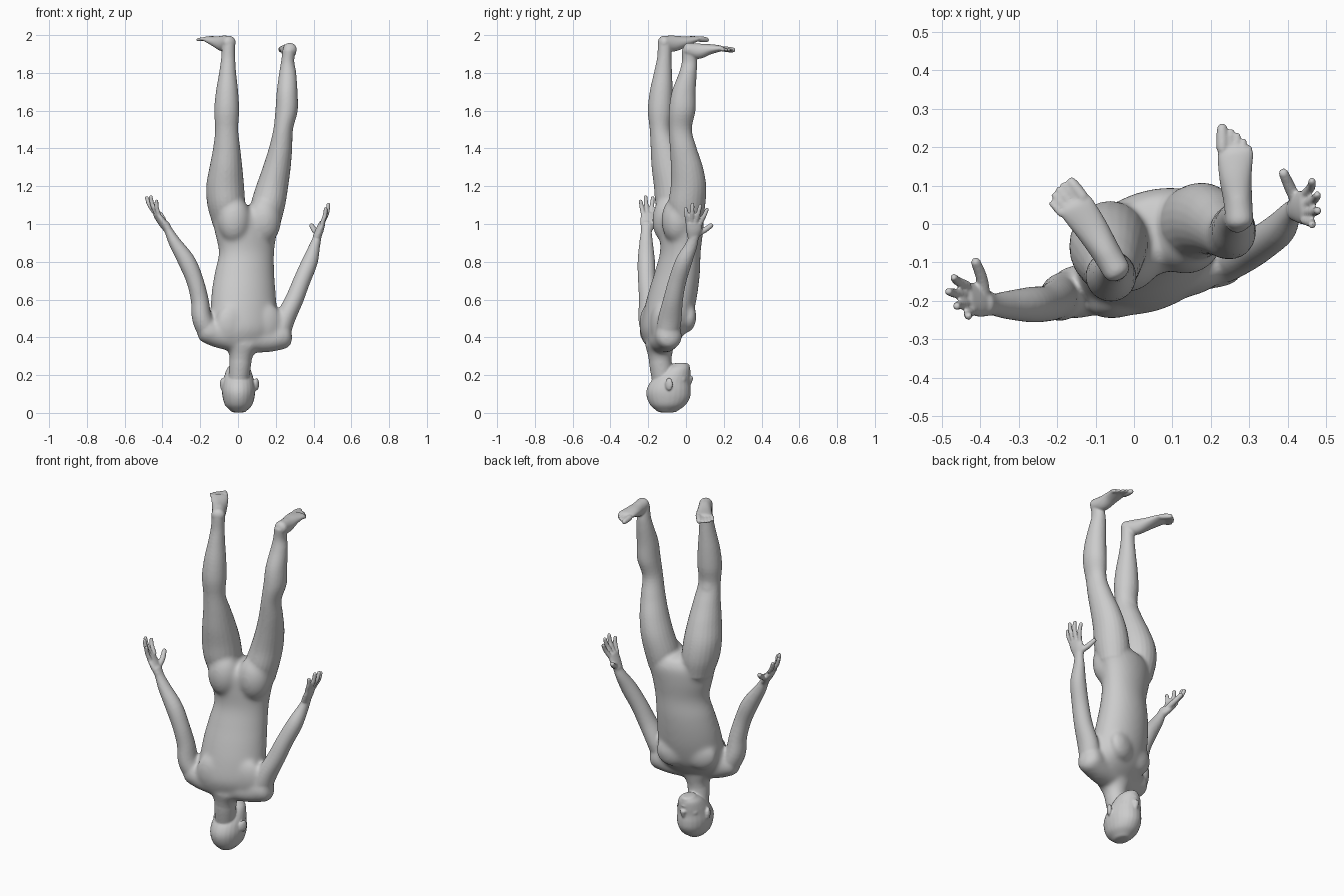
import bpy, bmesh, math
from mathutils import Vector, Matrix

TURN = math.radians(17)
ACROSS = Vector((math.cos(TURN), math.sin(TURN), 0))
parts = []


def finish(name, bm):
    bmesh.ops.recalc_face_normals(bm, faces=bm.faces)
    me = bpy.data.meshes.new(name)
    bm.to_mesh(me)
    bm.free()
    ob = bpy.data.objects.new(name, me)
    bpy.context.collection.objects.link(ob)
    parts.append(ob)


def spline(pts, steps=5):
    p = [Vector(q) for q in pts]
    p = [p[0] * 2 - p[1]] + p + [p[-1] * 2 - p[-2]]
    out = []
    for i in range(1, len(p) - 2):
        a, b, c, d = p[i - 1:i + 3]
        for s in range(steps):
            t = s / steps
            out.append(0.5 * (2 * b + (c - a) * t + (2 * a - 5 * b + 4 * c - d) * t * t
                              + (3 * b - a - 3 * c + d) * t ** 3))
    return out + [p[-2]]


def limb(name, pts, side=(1, 0, 0), flat=False, cap=0.7, n=24):
    """Smooth tube through (x, y, z, radius along side, other radius)."""
    rows = spline(pts)
    pos = [r.to_3d() for r in rows]
    rings = []
    for i, r in enumerate(rows):
        d = (pos[min(i + 1, len(pos) - 1)] - pos[max(i - 1, 0)]).normalized()
        if flat:
            d = Vector((0, 0, 1))
        rings.append((pos[i], d, r[3], r[4]))
    # rounded ends
    def ends(ring, sgn):
        c, d, a, b = ring
        h = min(a, b) * cap * sgn
        return [(c + d * h * math.sin(t), d, a * math.cos(t), b * math.cos(t)) for t in (0.5, 1.0, 1.4)]
    rings = ends(rings[0], -1)[::-1] + rings + ends(rings[-1], 1)
    bm = bmesh.new()
    loops = []
    for c, d, a, b in rings:
        u = Vector(side)
        u = (u - d * u.dot(d)).normalized()
        v = d.cross(u)
        loops.append([bm.verts.new(c + u * a * math.cos(k * math.tau / n) + v * b * math.sin(k * math.tau / n))
                      for k in range(n)])
    for p, q in zip(loops, loops[1:]):
        for k in range(n):
            bm.faces.new((p[k], p[(k + 1) % n], q[(k + 1) % n], q[k]))
    bm.faces.new(loops[0][::-1])
    bm.faces.new(loops[-1])
    finish(name, bm)


def ball(name, loc, size, turn=0.0):
    bm = bmesh.new()
    m = Matrix.Translation(loc) @ Matrix.Rotation(turn, 4, 'Z') @ Matrix.Diagonal((*size, 1))
    bmesh.ops.create_uvsphere(bm, u_segments=24, v_segments=16, radius=1, matrix=m)
    finish(name, bm)


def digit(name, base, tip, r, bend=(0, 0, 0)):
    a, b = Vector(base), Vector(tip)
    m = (a + b) / 2 + Vector(bend)
    limb(name, [(*a, r, r), (*m, r, r), (*(b - (b - a).normalized() * r * .6), r * .85, r * .85)], (.3, .9, .2), n=12)


def fuse(name, obs, voxel, rounds):
    """Join parts, remesh them into one skin and soften it."""
    bpy.ops.object.select_all(action='DESELECT')
    for ob in obs:
        ob.select_set(True)
    skin = obs[0]
    bpy.context.view_layer.objects.active = skin
    bpy.ops.object.join()
    skin.name = name
    rm = skin.modifiers.new("Fuse", 'REMESH')
    rm.mode = 'VOXEL'
    rm.voxel_size = voxel
    rm.use_smooth_shade = True
    sm = skin.modifiers.new("Soften", 'SMOOTH')
    sm.factor = .5
    sm.iterations = rounds
    deps = bpy.context.evaluated_depsgraph_get()
    me = bpy.data.meshes.new_from_object(skin.evaluated_get(deps))
    skin.modifiers.clear()
    skin.data = me
    return skin


# torso with muscles
limb("torso", [(.03, -.14, .355, .10, .06), (.03, -.13, .385, .165, .085), (.03, -.112, .45, .187, .118),
               (.03, -.088, .55, .18, .128), (.03, -.066, .65, .172, .125), (.035, -.045, .75, .16, .115),
               (.045, -.03, .85, .15, .103), (.042, -.025, .95, .168, .108), (.045, -.022, 1.03, .185, .108),
               (.05, -.018, 1.07, .15, .09)], ACROSS, flat=True, cap=.3, n=40)
limb("shoulder_yoke", [(-.165, -.18, .437, .07, .068), (-.09, -.165, .408, .07, .068), (.03, -.138, .39, .075, .07),
                       (.15, -.11, .388, .07, .068), (.235, -.09, .41, .072, .074)], (0, 1, 0))
for s in (-1, 1):
    c = Vector((.06, -.073, 0)) + ACROSS * s * .083
    ball("buttock", (c.x, c.y, 1.02), (.09, .081, .125), TURN)
    c = Vector((.01, -.02, 0)) + ACROSS * s * .08
    ball("chest_muscle", (c.x, c.y, .51), (.09, .047, .085), TURN)
    c = Vector((.06, -.165, 0)) + ACROSS * s * .095
    ball("shoulder_blade", (c.x, c.y, .47), (.09, .049, .11), TURN)
limb("neck", [(.003, -.12, .17, .055, .06), (.012, -.135, .26, .058, .06),
              (.018, -.138, .31, .066, .066), (.025, -.14, .36, .1, .078)], flat=True)

# arms
first_limb = len(parts)
limb("left_arm", [(-.15, -.175, .42, .06, .06), (-.19, -.19, .5, .053, .062), (-.203, -.197, .6, .047, .052),
                  (-.228, -.207, .7, .045, .047), (-.27, -.21, .8, .046, .046), (-.333, -.211, .9, .033, .036),
                  (-.365, -.21, .96, .023, .029), (-.385, -.207, 1.0, .021, .032)])
limb("right_arm", [(.215, -.1, .41, .06, .06), (.25, -.085, .5, .053, .062), (.298, -.068, .6, .048, .052),
                   (.338, -.045, .7, .045, .047), (.38, -.012, .8, .042, .044), (.405, .025, .88, .029, .033),
                   (.417, .038, .92, .023, .028), (.424, .042, .95, .021, .032)])

# legs
limb("left_leg", [(-.05, -.04, 1.0, .085, .09), (-.062, -.05, 1.1, .1, .11), (-.068, -.062, 1.2, .1, .108),
                  (-.064, -.086, 1.3, .087, .096), (-.06, -.112, 1.4, .072, .075), (-.06, -.135, 1.5, .061, .057),
                  (-.06, -.136, 1.6, .066, .066), (-.058, -.131, 1.7, .059, .061), (-.055, -.122, 1.8, .045, .048),
                  (-.052, -.115, 1.88, .037, .038), (-.05, -.112, 1.95, .035, .037)], flat=True, cap=.5)
limb("right_leg", [(.14, 0, 1.0, .085, .085), (.158, .004, 1.1, .092, .098), (.181, .013, 1.2, .085, .094),
                   (.205, .005, 1.3, .074, .085), (.225, -.014, 1.4, .062, .071), (.239, -.03, 1.5, .052, .061),
                   (.257, -.02, 1.6, .059, .07), (.26, -.012, 1.7, .055, .063), (.263, .01, 1.8, .045, .047),
                   (.263, .018, 1.86, .035, .04), (.27, .014, 1.92, .034, .037)], flat=True, cap=.5)
limbs = [ob.copy() for ob in parts[first_limb:]]
for ob in limbs:
    ob.data = ob.data.copy()
    bpy.context.collection.objects.link(ob)
ball("left_kneecap", (-.065, -.092, 1.47), (.038, .022, .055))
ball("right_kneecap", (.237, .013, 1.47), (.036, .022, .055))

# blend the large masses; plain limb copies keep their full thickness
trunk = fuse("trunk", parts, .009, 22)
parts = [trunk] + limbs

# head (crown on the ground)
limb("head", [(.003, -.1, .01, .042, .055), (.003, -.096, .04, .071, .092), (.003, -.093, .08, .084, .114),
              (.003, -.092, .12, .088, .117), (.003, -.085, .16, .083, .106), (.003, -.065, .2, .074, .088),
              (.003, -.045, .235, .061, .067), (.003, -.03, .257, .039, .043)], flat=True, cap=.22)
limb("neck_core", [(.003, -.12, .17, .055, .06), (.012, -.135, .26, .058, .06), (.018, -.138, .33, .06, .06)], flat=True)
limb("nose", [(.003, .01, .135, .009, .009), (.003, .022, .165, .012, .011), (.003, .026, .186, .018, .012)], flat=True)
ball("lips", (.003, .012, .216), (.025, .014, .011))
ball("chin", (.003, 0, .247), (.026, .02, .017))
ball("brow", (.003, -.013, .12), (.055, .031, .016))
for s in (-1, 1):
    ball("ear", (.008 + s * .09, -.09, .152), (.012, .022, .034), -s * .4)
    ball("cheek", (.003 + s * .04, -.024, .177), (.026, .026, .026))

# hands
limb("left_palm", [(-.37, -.209, .97, .031, .022), (-.402, -.2, 1.01, .043, .021), (-.432, -.194, 1.05, .045, .016)],
     (-.25, .95, 0))
limb("right_palm", [(.417, .038, .93, .031, .022), (.433, .042, .97, .043, .021), (.446, .043, 1.005, .045, .016)],
     (-.1, 1, 0))
left_hand = [((-.434, -.16, 1.055), (-.473, -.137, 1.13)), ((-.442, -.184, 1.06), (-.487, -.175, 1.148)),
             ((-.433, -.207, 1.057), (-.464, -.215, 1.153)), ((-.418, -.226, 1.046), (-.432, -.242, 1.13))]
right_hand = [((.443, .076, 1.0), (.466, .115, 1.085)), ((.45, .053, 1.01), (.48, .078, 1.105)),
              ((.45, .031, 1.01), (.481, .035, 1.113)), ((.443, .01, 1.0), (.466, -.003, 1.09))]
for label, hand, inward in (("left", left_hand, -.006), ("right", right_hand, .006)):
    for base, tip in hand:
        digit(label + "_finger", base, tip, .0122, (inward, 0, 0))
digit("left_thumb", (-.388, -.185, 1.0), (-.415, -.09, 1.06), .0155, (.004, 0, -.004))
digit("right_thumb", (.424, .055, .945), (.385, .142, .998), .0155, (0, 0, -.004))

# feet
limb("left_foot", [(-.045, -.122, 1.962, .036, .035), (-.075, -.07, 1.955, .038, .043),
                   (-.112, -.01, 1.965, .043, .029), (-.147, .04, 1.978, .047, .017), (-.155, .053, 1.979, .044, .013)],
     (.85, .5, 0))
limb("right_foot", [(.275, .008, 1.925, .036, .035), (.27, .065, 1.915, .038, .041), (.264, .125, 1.925, .043, .028),
                    (.264, .178, 1.929, .047, .017), (.263, .192, 1.927, .044, .013)], (1, .05, 0))
right_toes = ((.229, .262), (.2535, .249), (.271, .238), (.288, .224), (.303, .205))
left_toes = ((-.17, .119), (-.189, .108), (-.202, .095), (-.213, .08), (-.219, .059))
for i in range(5):
    r = .0155 if i == 0 else .0095
    digit("right_toe", (.23 + i * .016, .195 - i * .007, 1.927), (*right_toes[i], 1.92), r)
    digit("left_toe", (-.133 - i * .014, .07 - i * .011, 1.98), (*left_toes[i], 1.974), r)

# one continuous skin
fuse("inverted_figure", parts, .005, 6)
